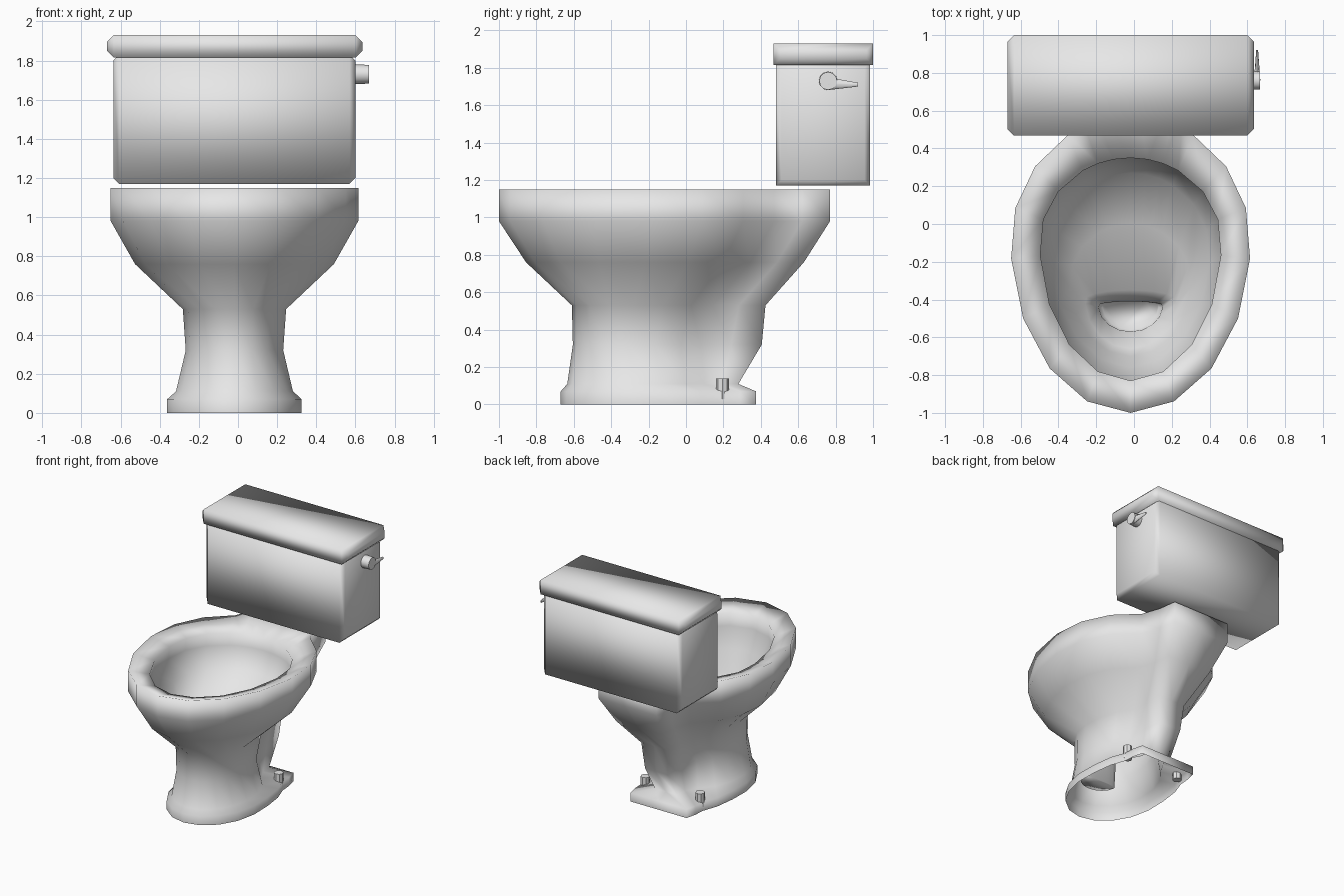
import bpy, bmesh, math
from mathutils import Vector

CX = -0.018  # centre line of the ceramic parts

cube = bpy.data.objects.get("Cube")
if cube:
    bpy.data.objects.remove(cube, do_unlink=True)

ceramic = bpy.data.materials.new("white_ceramic")
ceramic.use_nodes = True
ceramic.diffuse_color = (0.8, 0.8, 0.8, 1)
ceramic.node_tree.nodes["Principled BSDF"].inputs["Base Color"].default_value = (0.8, 0.8, 0.8, 1)


def finish(name, bm, sharp=None):
    mesh = bpy.data.meshes.new(name)
    bm.to_mesh(mesh)
    bm.free()
    for p in mesh.polygons:
        p.use_smooth = True
    if sharp:
        mesh.set_sharp_from_angle(angle=math.radians(sharp))
    mesh.materials.append(ceramic)
    ob = bpy.data.objects.new(name, mesh)
    bpy.context.collection.objects.link(ob)
    return ob


def ring(z, front, mid, back_r, width, neck=None, back=0, power=1):
    """Egg-shaped outline, optionally drawn out to a narrow neck at the back."""
    half = []
    for i in range(8):
        t = math.radians(21.2 * i)
        c, s = math.cos(t), math.sin(t)
        if c > 0:
            half.append((width * s, mid - (mid - front) * c))
        else:
            half.append((width * s ** power, mid - back_r * c))
    if neck:
        half += [(neck * 1.08, (half[-1][1] + back) / 2), (neck, back), (0, back)]
    else:
        for a in (159, 169, 180):
            t = math.radians(a)
            half.append((width * math.sin(t), mid - back_r * math.cos(t)))
    left = [(-x, y) for x, y in half[-2:0:-1]]
    return [Vector((CX + x, y, z)) for x, y in half + left]


# Bowl and pedestal: one skin from the drain up, over the rim and down
rings = [
    ring(0.20, -0.56, -0.43, 0.02, 0.15),
    ring(0.53, -0.57, -0.43, 0.02, 0.17),
    ring(0.61, -0.66, -0.40, 0.05, 0.24),
    ring(0.68, -0.70, -0.30, 0.30, 0.32),
    ring(0.85, -0.76, -0.15, 0.42, 0.42),
    ring(1.00, -0.83, -0.10, 0.45, 0.49),
    ring(1.10, -0.83, -0.10, 0.45, 0.48),
    ring(1.15, -1.00, -0.10, 0.67, 0.635, 0.26, 0.77),
    ring(0.98, -1.00, -0.10, 0.67, 0.635, 0.26, 0.77),
    ring(0.76, -0.855, -0.15, 0.58, 0.51, 0.2, 0.63),
    ring(0.53, -0.61, -0.25, 0.46, 0.265, 0.12, 0.425),
    ring(0.32, -0.605, -0.28, 0.42, 0.25, 0.1, 0.405),
    ring(0.11, -0.635, -0.25, 0.41, 0.30, 0.1, 0.28),
    ring(0.07, -0.67, -0.22, 0.5, 0.345, 0.25, 0.375, 0.35),
    ring(0.00, -0.67, -0.22, 0.5, 0.345, 0.25, 0.375, 0.35),
]
bm = bmesh.new()
loops = [[bm.verts.new(p) for p in r] for r in rings]
n = len(loops[0])
bm.faces.new(loops[0])
for a, b in zip(loops, loops[1:]):
    for i in range(n):
        j = (i + 1) % n
        bm.faces.new((a[i], b[i], b[j], a[j]))
finish("bowl_and_pedestal", bm)


def end_bevelled_box(name, lo, hi, bevel):
    bm = bmesh.new()
    bmesh.ops.create_cube(bm, size=1)
    lo, hi = Vector(lo), Vector(hi)
    for v in bm.verts:
        v.co = (lo + hi) / 2 + v.co * (hi - lo)
    mid = (lo.x + hi.x) / 2
    ends = [e for e in bm.edges if (e.verts[0].co.x > mid) == (e.verts[1].co.x > mid)]
    bmesh.ops.bevel(bm, geom=ends, offset=bevel, segments=1, affect='EDGES')
    finish(name, bm)


# Cistern and its lid
end_bevelled_box("tank", (-0.637, 0.48, 1.17), (0.6, 0.985, 1.83), 0.03)
end_bevelled_box("tank_lid", (-0.67, 0.468, 1.815), (0.635, 1.0, 1.93), 0.035)


def rod(name, start, end, r1, r2, sides, flatten=1):
    start, end = Vector(start), Vector(end)
    axis = end - start
    bm = bmesh.new()
    bmesh.ops.create_cone(bm, cap_ends=True, segments=sides, radius1=r1, radius2=r2, depth=axis.length)
    turn = axis.to_track_quat('Z', 'Y')
    for v in bm.verts:
        v.co = turn @ v.co + (start + end) / 2
        v.co.x = start.x + (v.co.x - start.x) * flatten
    finish(name, bm, 40)


# Flush handle
rod("handle_knob", (0.59, 0.76, 1.73), (0.668, 0.76, 1.73), 0.05, 0.048, 12)
rod("handle_lever", (0.652, 0.76, 1.715), (0.652, 0.92, 1.71), 0.034, 0.01, 8, 0.5)

# Floor bolts
for side, label in ((1, "left"), (-1, "right")):
    x = CX + side * 0.245
    rod("floor_bolt_" + label, (x, 0.195, 0.03), (x, 0.195, 0.14), 0.035, 0.035, 8)
